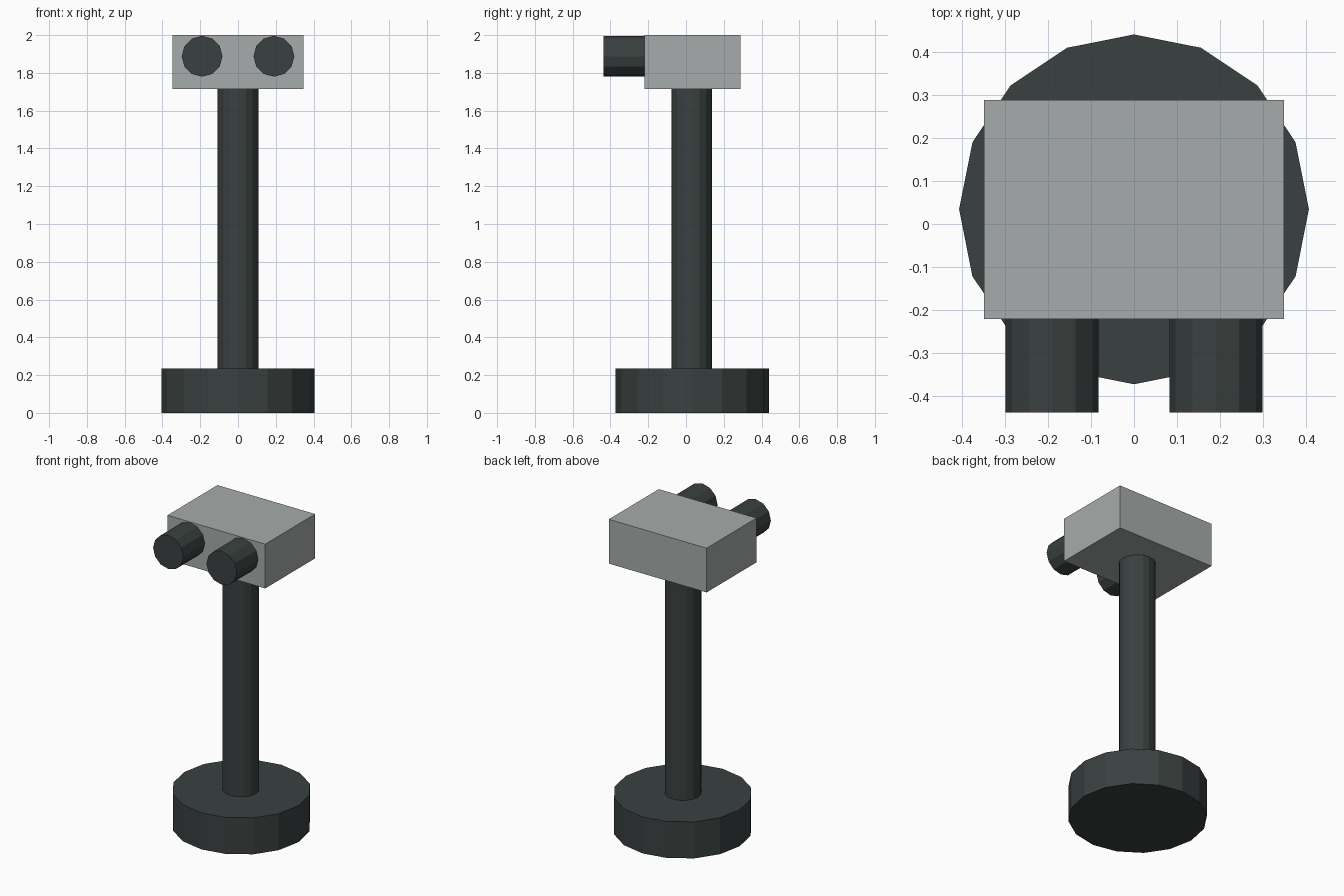
import bpy
from math import pi

if "Cube" in bpy.data.objects:
    bpy.data.objects.remove(bpy.data.objects["Cube"])


def material(name, rgb):
    m = bpy.data.materials.new(name)
    m.diffuse_color = (*rgb, 1)
    m.use_nodes = True
    m.node_tree.nodes["Principled BSDF"].inputs["Base Color"].default_value = m.diffuse_color
    return m


dark = material("dark_metal", (0.042, 0.052, 0.051))
light = material("light_metal", (0.38, 0.41, 0.405))


def cylinder(name, radius, depth, loc, sides=16, rot=(0, 0, 0)):
    bpy.ops.mesh.primitive_cylinder_add(
        vertices=sides, radius=radius, depth=depth, location=loc, rotation=rot)
    o = bpy.context.object
    o.name = name
    o.data.materials.append(dark)
    return o


AXIS_Y = 0.034

# Round foot and upright pole
cylinder("base", 0.406, 0.235, (0, AXIS_Y, 0.1175))
cylinder("pole", 0.108, 1.48, (0, AXIS_Y - 0.004, 0.975))

# Box-shaped head
bpy.ops.mesh.primitive_cube_add(size=1, location=(0, AXIS_Y, 1.8575))
head = bpy.context.object
head.name = "head"
head.scale = (0.696, 0.508, 0.285)
head.data.materials.append(light)

# Pair of forward-facing eyepieces
for side, x in (("left", -0.19), ("right", 0.19)):
    cylinder(f"eyepiece_{side}", 0.108, 0.218, (x, -0.329, 1.888),
             sides=12, rot=(pi / 2, 0, 0))
